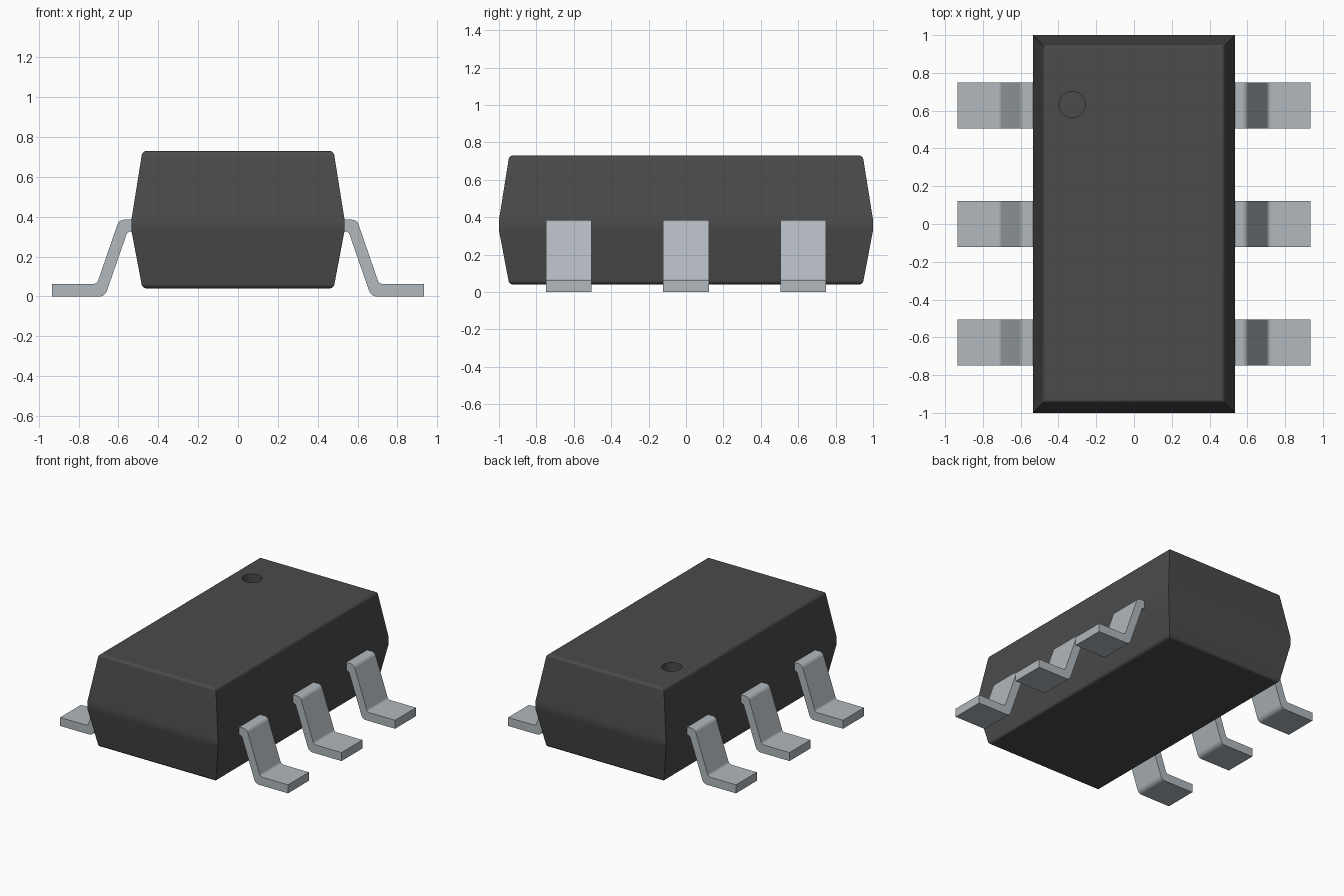
import bpy
import bmesh
from math import tan
from mathutils import Vector

if "Cube" in bpy.data.objects:
    bpy.data.objects.remove(bpy.data.objects["Cube"])


def material(name, color):
    m = bpy.data.materials.new(name)
    m.use_nodes = True
    m.diffuse_color = (*color, 1)
    bsdf = m.node_tree.nodes["Principled BSDF"]
    bsdf.inputs["Base Color"].default_value = (*color, 1)
    bsdf.inputs["Roughness"].default_value = 0.6
    return m


def rounded(prev, corner, nxt, radius, steps=6):
    """Points of a fillet arc at one profile corner."""
    c = Vector(corner)
    a = (Vector(prev) - c).normalized()
    b = (Vector(nxt) - c).normalized()
    half = a.angle(b) / 2
    start = c + a * radius / tan(half)
    center = c + (a + b).normalized() * (radius ** 2 + (start - c).length ** 2) ** 0.5
    end = c + b * radius / tan(half)
    arc = []
    for i in range(steps + 1):
        p = start.lerp(end, i / steps) - center
        arc.append(center + p.normalized() * radius)
    return arc


def finish(name, bm, mat):
    bmesh.ops.recalc_face_normals(bm, faces=bm.faces)
    mesh = bpy.data.meshes.new(name)
    bm.to_mesh(mesh)
    bm.free()
    mesh.materials.append(mat)
    obj = bpy.data.objects.new(name, mesh)
    bpy.context.collection.objects.link(obj)
    return obj


def smooth(obj):
    bpy.ops.object.select_all(action="DESELECT")
    obj.select_set(True)
    bpy.context.view_layer.objects.active = obj
    bpy.ops.object.shade_smooth_by_angle()
    mod = obj.modifiers.new("even_shading", "WEIGHTED_NORMAL")
    mod.keep_sharp = True


black = material("matte black plastic", (0.07, 0.07, 0.07))
metal = material("tinned metal", (0.44, 0.48, 0.51))

# Body: stacked rectangles following an (inset, height) profile
HALF_X, HALF_Y, BOTTOM, TOP = 0.535, 1.0, 0.04, 0.73
low, mid_low, mid_high, high = (0.055, BOTTOM), (0, 0.33), (0, 0.385), (0.055, TOP)
profile = rounded((0.3, BOTTOM), low, mid_low, 0.025)
profile += [Vector(mid_low), Vector(mid_high)]
profile += rounded(mid_high, high, (0.3, TOP), 0.025)

bm = bmesh.new()
rings = []
for inset, z in profile:
    x, y = HALF_X - inset, HALF_Y - inset
    rings.append([bm.verts.new(p) for p in
                  ((-x, -y, z), (x, -y, z), (x, y, z), (-x, y, z))])
for lower, upper in zip(rings, rings[1:]):
    for i in range(4):
        j = (i + 1) % 4
        bm.faces.new((lower[i], lower[j], upper[j], upper[i]))
bm.faces.new(rings[0])
bm.faces.new(rings[-1])
body = finish("body", bm, black)

# Round index dimple sunk into the top
bm = bmesh.new()
bmesh.ops.create_cone(bm, cap_ends=True, segments=48, radius1=0.069,
                      radius2=0.069, depth=0.14)
bmesh.ops.translate(bm, verts=bm.verts, vec=(-0.327, 0.632, TOP))
cutter = finish("dimple_cutter", bm, black)
cutter.hide_render = True
cut = body.modifiers.new("dimple", "BOOLEAN")
cut.operation = "DIFFERENCE"
cut.solver = "EXACT"
cut.object = cutter
bpy.context.view_layer.objects.active = body
bpy.ops.object.modifier_apply(modifier=cut.name)
bpy.data.objects.remove(cutter)
smooth(body)

# Gull-wing leads: a bent strip outline in x-z, extruded along y
outline = [(0.46, 0.385), (0.597, 0.385), (0.708, 0.063), (0.935, 0.063),
           (0.935, 0.0), (0.668, 0.0), (0.555, 0.325), (0.46, 0.325)]
radii = [0, 0.035, 0.025, 0, 0, 0.04, 0.02, 0]
strip = []
for i, (p, r) in enumerate(zip(outline, radii)):
    if r:
        strip += rounded(outline[i - 1], p, outline[i + 1], r)
    else:
        strip.append(Vector(p))

LEAD_WIDTH, PITCH = 0.245, 0.627
for side, label in ((-1, "right"), (1, "left")):
    for row, place in ((-1, "front"), (0, "middle"), (1, "back")):
        bm = bmesh.new()
        y = row * PITCH - LEAD_WIDTH / 2
        face = bm.faces.new([bm.verts.new((side * p.x, y, p.y)) for p in strip])
        out = bmesh.ops.extrude_face_region(bm, geom=[face])
        moved = [v for v in out["geom"] if isinstance(v, bmesh.types.BMVert)]
        bmesh.ops.translate(bm, verts=moved, vec=(0, LEAD_WIDTH, 0))
        smooth(finish(f"{label}_{place}_lead", bm, metal))
